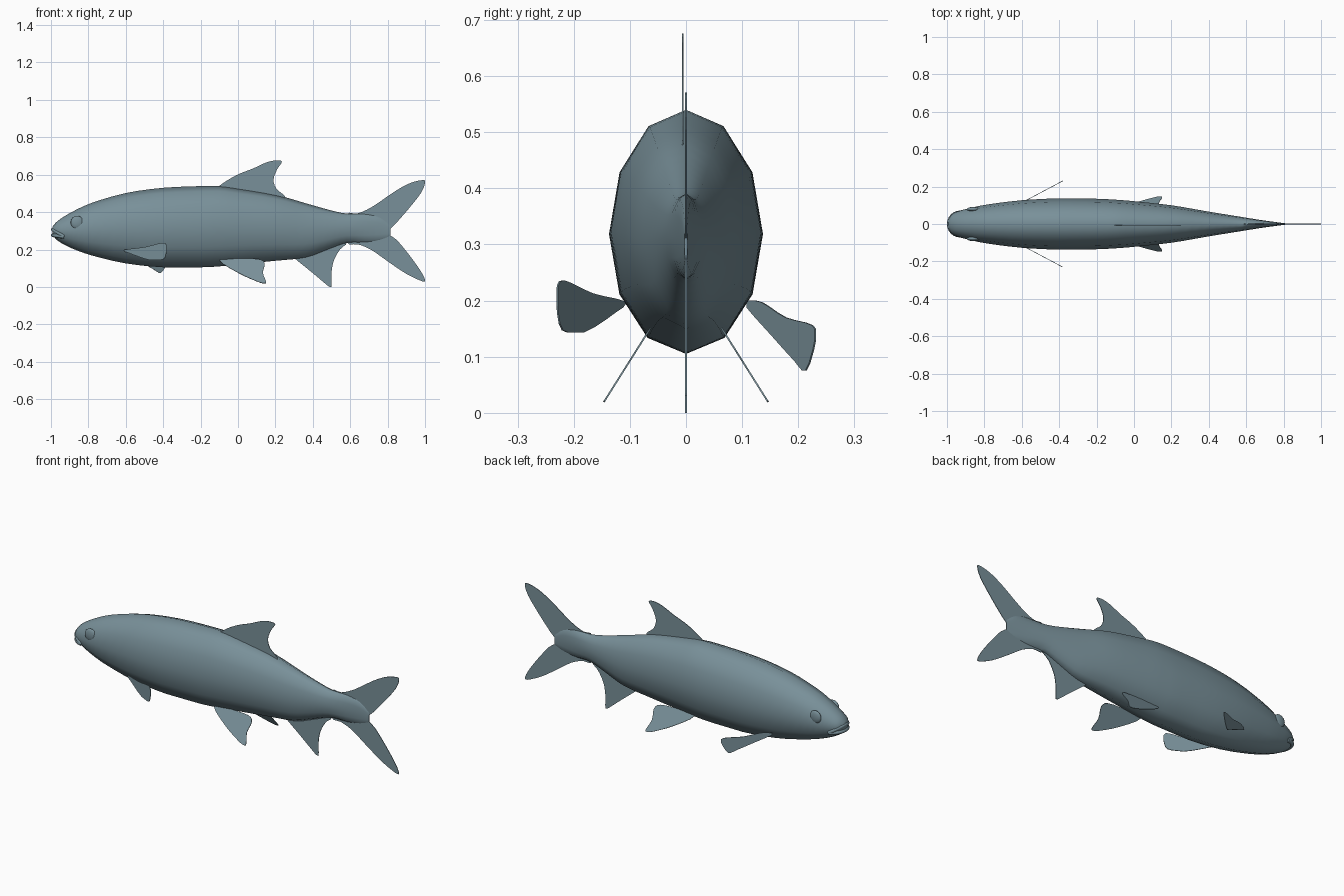
import bpy, bmesh, math
from mathutils import Vector

if "Cube" in bpy.data.objects:
    bpy.data.objects.remove(bpy.data.objects["Cube"])

mat = bpy.data.materials.new("blue_grey_scales")
mat.diffuse_color = (0.19, 0.28, 0.32, 1)
mat.use_nodes = True
mat.node_tree.nodes["Principled BSDF"].inputs["Base Color"].default_value = mat.diffuse_color


def spline(pts, n, closed=False):
    """Catmull-Rom resampling, clamped to the range of the control points."""
    p = [Vector(q) for q in pts]
    dim, k = len(p[0]), len(p)
    lo = [min(q[i] for q in p) for i in range(dim)]
    hi = [max(q[i] for q in p) for i in range(dim)]
    get = (lambda i: p[i % k]) if closed else (lambda i: p[max(0, min(k - 1, i))])
    out = []
    for i in range(k if closed else k - 1):
        a, b, c, d = get(i - 1), get(i), get(i + 1), get(i + 2)
        for s in range(n):
            t = s / n
            v = 0.5 * (2 * b + (c - a) * t + (2 * a - 5 * b + 4 * c - d) * t * t
                       + (3 * b - a - 3 * c + d) * t ** 3)
            out.append([min(max(v[j], lo[j]), hi[j]) for j in range(dim)])
    if not closed:
        out.append(list(p[-1]))
    return out


def finish(name, bm, angle=None):
    bmesh.ops.recalc_face_normals(bm, faces=bm.faces)
    me = bpy.data.meshes.new(name)
    bm.to_mesh(me)
    bm.free()
    me.materials.append(mat)
    ob = bpy.data.objects.new(name, me)
    bpy.context.collection.objects.link(ob)
    if angle:
        bpy.ops.object.select_all(action='DESELECT')
        ob.select_set(True)
        bpy.context.view_layer.objects.active = ob
        bpy.ops.object.shade_smooth_by_angle(angle=math.radians(angle))
    return ob


def fin(name, outline, side):
    """Thin fin from an x-z outline; side(x, z) gives y."""
    bm = bmesh.new()
    vs = [bm.verts.new((x, side(x, z), z)) for x, z in spline(outline, 3, True)]
    bm.faces.new(vs)
    bmesh.ops.remove_doubles(bm, verts=bm.verts, dist=0.001)
    bmesh.ops.triangulate(bm, faces=bm.faces)
    ob = finish(name, bm)
    m = ob.modifiers.new("thickness", 'SOLIDIFY')
    m.thickness, m.offset = 0.003, 0


# Body: stations of x, bottom z, top z, half width, lofted with 12 sides
stations = [(-0.993, 0.285, 0.32, 0.022), (-0.975, 0.257, 0.343, 0.05),
            (-0.94, 0.232, 0.37, 0.068), (-0.88, 0.203, 0.405, 0.085),
            (-0.78, 0.168, 0.45, 0.105), (-0.6, 0.126, 0.502, 0.127),
            (-0.4, 0.105, 0.53, 0.137), (-0.2, 0.105, 0.539, 0.135),
            (-0.1, 0.11, 0.54, 0.13), (0, 0.12, 0.527, 0.122),
            (0.2, 0.14, 0.493, 0.1), (0.36, 0.157, 0.448, 0.073),
            (0.48, 0.2, 0.414, 0.053), (0.58, 0.235, 0.392, 0.037),
            (0.68, 0.238, 0.39, 0.021), (0.76, 0.25, 0.372, 0.01),
            (0.815, 0.27, 0.33, 0.003)]
bm = bmesh.new()
rings = []
for x, lo, hi, w in spline(stations, 3):
    c, h = (lo + hi) / 2, (hi - lo) / 2
    rings.append([bm.verts.new((x, w * math.sin(i * math.pi / 6),
                                c + h * math.cos(i * math.pi / 6))) for i in range(12)])
for a, b in zip(rings, rings[1:]):
    for i in range(12):
        j = (i + 1) % 12
        bm.faces.new((a[i], a[j], b[j], b[i]))
bm.faces.new(rings[0])
bm.faces.new(rings[-1])
finish("body", bm, 60)

# Lips: two curved tubes meeting at the mouth corners
for name, tip, r in (("upper_lip", (-0.99, 0.307), 0.010), ("lower_lip", (-0.99, 0.276), 0.010)):
    path = []
    for i in range(13):
        a = math.pi * (i / 12 - 0.5)
        c = math.cos(a)
        path.append(Vector((-0.93 + (tip[0] + 0.93) * c, 0.062 * math.sin(a),
                            0.268 + (tip[1] - 0.268) * c)))
    bm = bmesh.new()
    rings = []
    for i, p in enumerate(path):
        t = (path[min(i + 1, 12)] - path[max(i - 1, 0)]).normalized()
        n = t.cross(Vector((0, 0, 1))).normalized()
        u = n.cross(t)
        rings.append([bm.verts.new(p + r * (n * math.cos(k * math.pi / 4)
                                            + u * math.sin(k * math.pi / 4))) for k in range(8)])
    for a, b in zip(rings, rings[1:]):
        for k in range(8):
            bm.faces.new((a[k], a[(k + 1) % 8], b[(k + 1) % 8], b[k]))
    bm.faces.new(rings[0])
    bm.faces.new(rings[-1])
    finish(name, bm, 60)

# Eyes: shallow bulges on the head
for s, tag in ((-1, "left"), (1, "right")):
    bm = bmesh.new()
    bmesh.ops.create_uvsphere(bm, u_segments=16, v_segments=10, radius=1)
    for v in bm.verts:
        v.co = Vector((-0.86 + 0.035 * v.co.x, s * 0.079 + 0.012 * v.co.y, 0.345 + 0.035 * v.co.z))
    finish(tag + "_eye", bm, 60)

# Fins on the centre line
flat = lambda x, z: 0.0
fin("tail_fin", [(0.58, 0.385), (0.64, 0.393), (0.72, 0.43), (0.84, 0.512), (0.92, 0.555),
                 (0.985, 0.571), (1, 0.56), (0.98, 0.505), (0.91, 0.415), (0.84, 0.335),
                 (0.80, 0.29), (0.85, 0.25), (0.92, 0.165), (0.98, 0.08), (1, 0.035),
                 (0.985, 0.03), (0.9, 0.07), (0.8, 0.137), (0.71, 0.2), (0.64, 0.228),
                 (0.58, 0.24)], flat)
fin("dorsal_fin", [(-0.12, 0.5), (-0.1, 0.54), (-0.01, 0.597), (0.08, 0.633), (0.15, 0.665),
                   (0.2, 0.676), (0.235, 0.67), (0.21, 0.63), (0.19, 0.575), (0.205, 0.525),
                   (0.25, 0.485), (0.24, 0.45)], lambda x, z: -0.006)
fin("anal_fin", [(0.28, 0.18), (0.31, 0.147), (0.38, 0.09), (0.44, 0.04), (0.485, 0.003),
                 (0.5, 0), (0.5, 0.075), (0.512, 0.14), (0.545, 0.2), (0.58, 0.235),
                 (0.5, 0.25)], flat)

# Paired fins
pelvic = [(-0.1, 0.142), (0, 0.076), (0.1, 0.03), (0.14, 0.019), (0.15, 0.028),
          (0.133, 0.075), (0.142, 0.125), (0.11, 0.148), (0, 0.152)]
pectoral = {-1: [(-0.61, 0.198), (-0.5, 0.213), (-0.405, 0.236), (-0.382, 0.222),
                 (-0.382, 0.19), (-0.4, 0.147), (-0.47, 0.143), (-0.58, 0.18)],
            1: [(-0.61, 0.2), (-0.56, 0.197), (-0.48, 0.17), (-0.39, 0.156), (-0.38, 0.13),
                (-0.412, 0.075), (-0.45, 0.093), (-0.53, 0.14), (-0.61, 0.188)]}
for s, tag in ((-1, "left"), (1, "right")):
    fin(tag + "_pelvic_fin", pelvic, lambda x, z: s * (0.064 + (0.15 - z) * 0.63))
    fin(tag + "_pectoral_fin", pectoral[s], lambda x, z: s * (0.13 + (x + 0.57) * 0.53))
